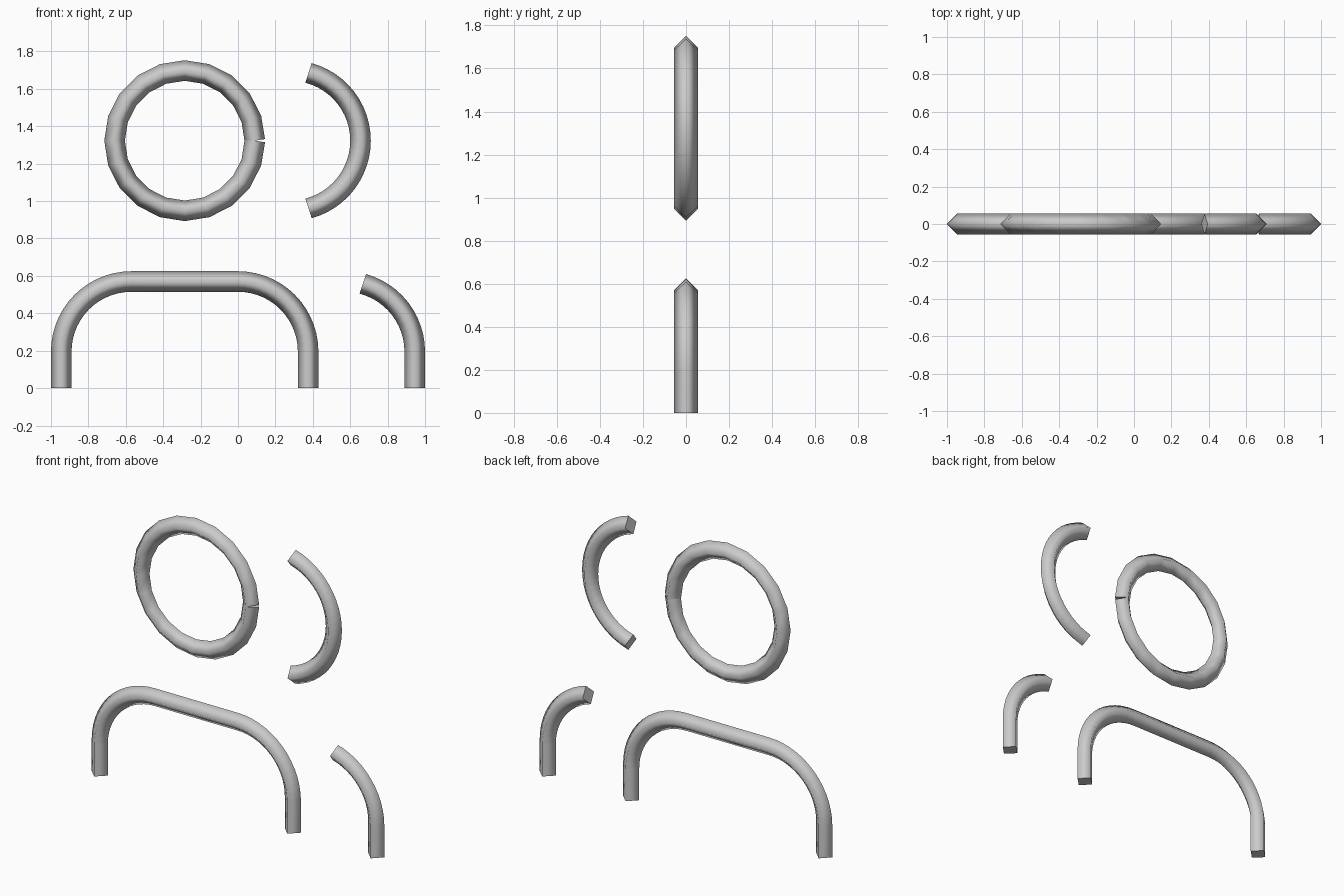
import bpy, bmesh, math
from mathutils import Vector

if "Cube" in bpy.data.objects:
    bpy.data.objects.remove(bpy.data.objects["Cube"])

R, T = 0.375, 0.055          # bend radius, tube half width

grey = bpy.data.materials.new("light_grey")
grey.diffuse_color = (0.6, 0.6, 0.6, 1)
grey.use_nodes = True
grey.node_tree.nodes["Principled BSDF"].inputs["Base Color"].default_value = grey.diffuse_color


def arc(cx, cz, a0, a1, n):
    """Points on a bend in the XZ plane, angles in degrees."""
    out = []
    for i in range(n + 1):
        a = math.radians(a0 + (a1 - a0) * i / n)
        out.append(Vector((cx + R * math.cos(a), 0, cz + R * math.sin(a))))
    return out


def tube(name, path):
    """Sweep a diamond section along a planar path, with flat end caps."""
    bm = bmesh.new()
    rings = []
    for i, p in enumerate(path):
        d = Vector((0, 0, 0))
        if i > 0:
            d += (p - path[i - 1]).normalized()
        if i < len(path) - 1:
            d += (path[i + 1] - p).normalized()
        d.normalize()
        n, y = Vector((d.z, 0, -d.x)) * T, Vector((0, T, 0))
        rings.append([bm.verts.new(p + o) for o in (n, y, -n, -y)])
    for a, b in zip(rings, rings[1:]):
        for k in range(4):
            j = (k + 1) % 4
            bm.faces.new((a[k], a[j], b[j], b[k])).smooth = True
    for end in (rings[0], rings[-1]):
        cap = bm.faces.new(end)
        for e in cap.edges:
            e.smooth = False
    bmesh.ops.recalc_face_normals(bm, faces=bm.faces)
    me = bpy.data.meshes.new(name)
    bm.to_mesh(me)
    bm.free()
    me.materials.append(grey)
    ob = bpy.data.objects.new(name, me)
    bpy.context.collection.objects.link(ob)


# Open ring whose ends meet on the right
tube("ring", arc(-0.285, 1.323, 0, 360, 20))

# Crescent beside the ring
tube("crescent", arc(0.28, 1.323, -75, 75, 24))

# Wide arch: leg, bend, bar, bend, leg
tube("arch", [Vector((0.375, 0, 0))]
     + arc(0, 0.195, 0, 90, 14) + arc(-0.57, 0.195, 90, 180, 14)
     + [Vector((-0.945, 0, 0))])

# Hook: leg with a partial bend
tube("hook", [Vector((0.945, 0, 0))] + arc(0.57, 0.195, 0, 75, 12))
